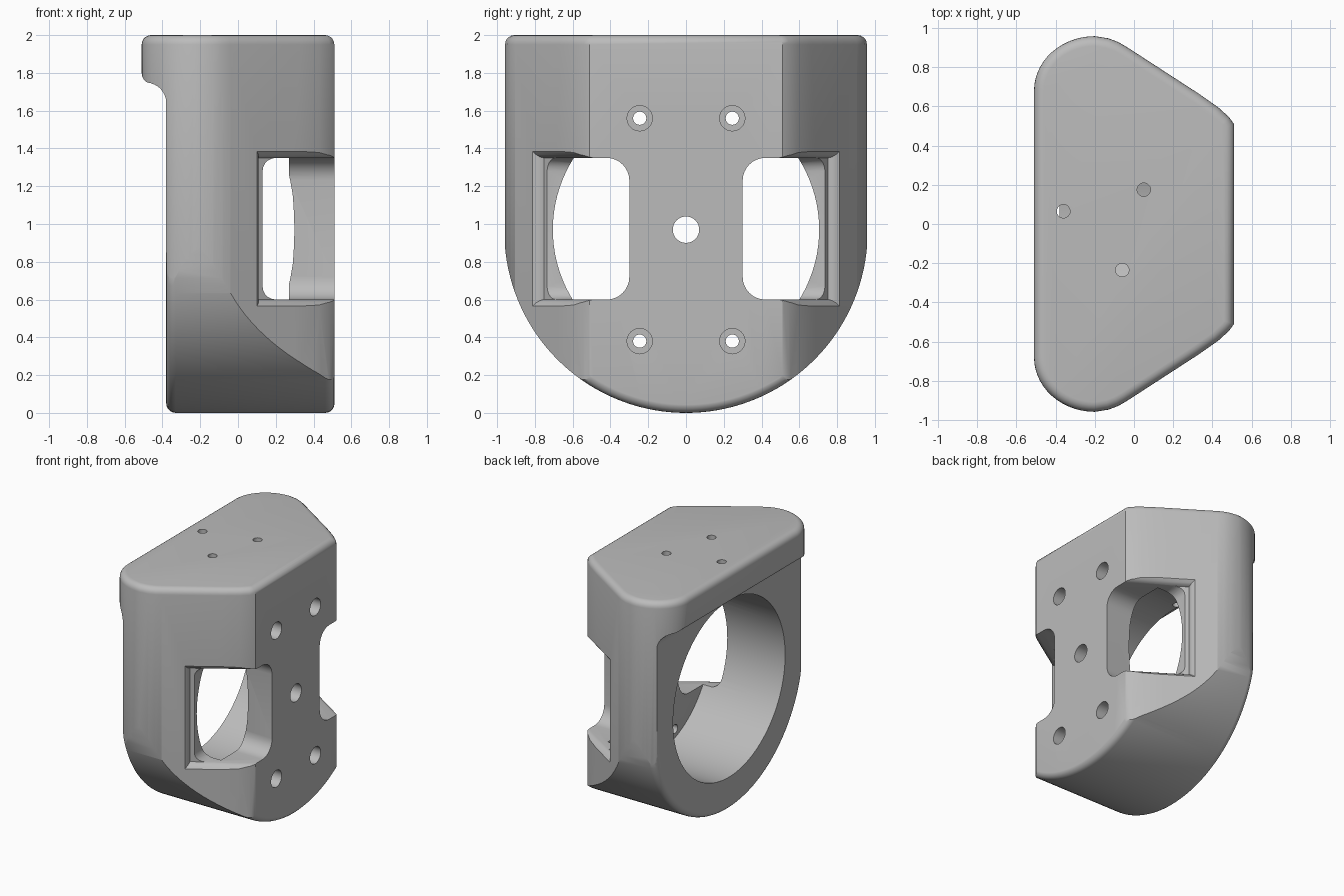
import bpy, bmesh
from math import cos, sin, pi, radians
from mathutils import Vector

if "Cube" in bpy.data.objects:
    bpy.data.objects.remove(bpy.data.objects["Cube"])

AXES = {"x": lambda p, q, t: (t, p, q),
        "y": lambda p, q, t: (p, t, q),
        "z": lambda p, q, t: (p, q, t)}


def finish(bm, name):
    bmesh.ops.recalc_face_normals(bm, faces=bm.faces)
    mesh = bpy.data.meshes.new(name)
    bm.to_mesh(mesh)
    bm.free()
    ob = bpy.data.objects.new(name, mesh)
    bpy.context.collection.objects.link(ob)
    return ob


def loft(name, rings):
    """Closed solid through rings of equal point count."""
    bm = bmesh.new()
    loops = [[bm.verts.new(p) for p in ring] for ring in rings]
    n = len(loops[0])
    for a, b in zip(loops, loops[1:]):
        for i in range(n):
            j = (i + 1) % n
            bm.faces.new((a[i], a[j], b[j], b[i]))
    bm.faces.new(loops[0])
    bm.faces.new(loops[-1])
    return finish(bm, name)


def prism(name, profile, axis, lo, hi, round_lo=0, round_hi=0):
    """Extrude a profile along an axis, rounding the rim of either end."""
    at = AXES[axis]
    ob = loft(name, [[at(p, q, t) for p, q in profile] for t in (lo, hi)])
    k = "xyz".index(axis)
    for t, r in ((lo, round_lo), (hi, round_hi)):
        if r:
            bm = bmesh.new()
            bm.from_mesh(ob.data)
            rim = [e for e in bm.edges if all(abs(v.co[k] - t) < 1e-5 for v in e.verts)]
            bmesh.ops.bevel(bm, geom=rim, offset=r, segments=5, profile=0.5,
                            affect="EDGES", clamp_overlap=False)
            bmesh.ops.recalc_face_normals(bm, faces=bm.faces)
            bm.to_mesh(ob.data)
            bm.free()
    return ob


def arc(cx, cy, rx, ry, a, b, n):
    return [(cx + rx * cos(radians(a + (b - a) * i / n)),
             cy + ry * sin(radians(a + (b - a) * i / n))) for i in range(n + 1)]


def combine(ob, tool, operation):
    mod = ob.modifiers.new(operation, "BOOLEAN")
    mod.operation, mod.solver, mod.object = operation, "EXACT", tool
    bpy.context.view_layer.objects.active = ob
    bpy.ops.object.modifier_apply(modifier=mod.name)
    bpy.data.objects.remove(tool)


def drill(ob, axis, p, q, r, lo, hi, n=32):
    combine(ob, prism("drill", arc(p, q, r, r, 0, 360 - 360 / n, n - 1), axis, lo, hi), "DIFFERENCE")


# Plan outline: flat mounting face, sloped cheeks, rounded rear corners
half = [(0.51, 0.51), (0.485, 0.545), (0.43, 0.595), (0.33, 0.665), (-0.04, 0.905),
        (-0.08, 0.928), (-0.13, 0.947)] + arc(-0.2, 0.68, 0.31, 0.278, 90, 180, 14)
plan = half + [(x, -y) for x, y in reversed(half)]
housing = prism("housing", plan, "z", -0.1, 2.0, 0, 0.05)

# U-shaped side outline joined with the overhanging rear lip
u_shape = [(0.962, 2.3), (-0.962, 2.3)] + arc(0, 0.962, 0.962, 0.962, 180, 360, 72)
envelope = prism("envelope", u_shape, "x", -0.38, 0.511, 0.05, 0.05)
lip = [(-0.2, 1.6), (-0.2, 2.25), (-0.53, 2.25), (-0.53, 1.82)] \
    + arc(-0.46, 1.80, 0.05, 0.055, 180, 270, 6) \
    + arc(-0.475, 1.63, 0.097, 0.115, 80, 0, 8) + [(-0.375, 1.6)]
combine(envelope, prism("lip", lip, "y", -1.2, 1.2), "UNION")
combine(housing, envelope, "INTERSECT")

# Large rear bore with a shallow dished floor
drill(housing, "x", 0, 0.97, 0.705, -1, 0.27, 96)
dish = [[(x, r * cos(2 * pi * i / 64), 0.97 + r * sin(2 * pi * i / 64)) for i in range(64)]
        for x, r in ((0.2, 0.42), (0.27, 0.42), (0.29, 0.35), (0.303, 0.27))]
combine(housing, loft("dish", dish), "DIFFERENCE")

# Side windows with softened rims on the sloped cheeks
along = Vector((0.839, -0.544, 0))
outward = Vector((0.544, 0.839, 0))
corner = Vector((0.13, 0.795, 0))
for side in (1, -1):
    window = [(1.2, 0.6), (1.2, 1.35)] + arc(0.42, 1.23, 0.12, 0.12, 90, 180, 8) \
        + arc(0.42, 0.72, 0.12, 0.12, 180, 270, 8)
    window = [(y * side, z) for y, z in window]
    combine(housing, prism("window", window, "x", 0.13, 0.8, 0.07), "DIFFERENCE")
    rings = []
    for depth, grow in ((-0.05, -0.001), (-0.03, 0.005), (-0.014, 0.016), (0, 0.035), (0.06, 0.13)):
        ring = []
        for s, z in ((-grow, 0.6 - grow), (0.52, 0.6 - grow), (0.52, 1.35 + grow), (-grow, 1.35 + grow)):
            p = corner + along * s + outward * depth
            ring.append((p.x, p.y * side, z))
        rings.append(ring)
    combine(housing, loft("rim", rings), "DIFFERENCE")

# Counterbored mounting holes and the central hole
for y in (-0.245, 0.245):
    for z in (0.38, 1.56):
        drill(housing, "x", y, z, 0.035, 0.1, 0.7)
        drill(housing, "x", y, z, 0.067, 0.4, 0.7)
drill(housing, "x", 0, 0.97, 0.07, 0.1, 0.7)

# Small holes through the roof
for x, y in ((-0.36, 0.065), (0.05, 0.175), (-0.06, -0.235)):
    drill(housing, "z", x, y, 0.034, 1.3, 2.3)

# Material and shading
grey = bpy.data.materials.new("plain grey")
grey.use_nodes = True
grey.diffuse_color = (0.5, 0.5, 0.5, 1)
grey.node_tree.nodes["Principled BSDF"].inputs["Base Color"].default_value = (0.5, 0.5, 0.5, 1)
housing.data.materials.clear()
housing.data.materials.append(grey)
bpy.ops.object.select_all(action="DESELECT")
housing.select_set(True)
bpy.context.view_layer.objects.active = housing
bpy.ops.object.shade_smooth_by_angle(angle=radians(35))
